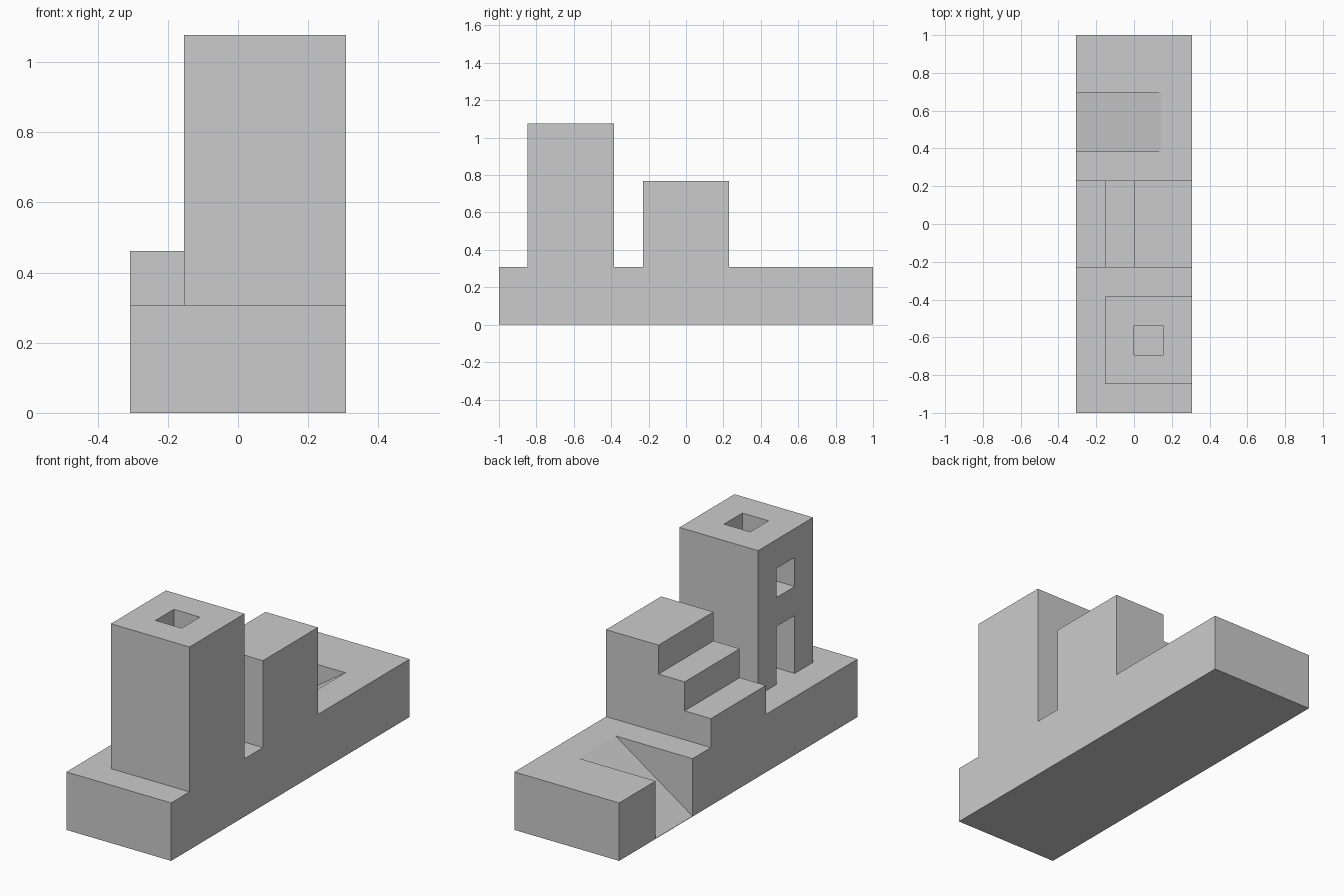
import bpy, bmesh

if "Cube" in bpy.data.objects:
    bpy.data.objects.remove(bpy.data.objects["Cube"])

U = 2 / 13  # building module: the block is 4 x 13 x 2 modules


def prism(name, profile, y0, y1):
    """Extrude an (x, z) profile along y."""
    bm = bmesh.new()
    face = bm.faces.new([bm.verts.new((x, y0, z)) for x, z in profile])
    ext = bmesh.ops.extrude_face_region(bm, geom=[face])
    moved = [v for v in ext["geom"] if isinstance(v, bmesh.types.BMVert)]
    bmesh.ops.translate(bm, verts=moved, vec=(0, y1 - y0, 0))
    bmesh.ops.recalc_face_normals(bm, faces=bm.faces)
    mesh = bpy.data.meshes.new(name)
    bm.to_mesh(mesh)
    bm.free()
    ob = bpy.data.objects.new(name, mesh)
    bpy.context.collection.objects.link(ob)
    return ob


def box(name, x0, x1, y0, y1, z0, z1):
    return prism(name, [(x0, z0), (x1, z0), (x1, z1), (x0, z1)], y0, y1)


def combine(target, tool, operation):
    """Apply a boolean and discard the tool object."""
    mod = target.modifiers.new(operation.lower(), "BOOLEAN")
    mod.operation, mod.solver, mod.object = operation, "EXACT", tool
    bpy.context.view_layer.objects.active = target
    bpy.ops.object.modifier_apply(modifier=mod.name)
    bpy.data.objects.remove(tool)


# Base slab
block = box("stair_and_tower_block", -2 * U, 2 * U, -1, 1, 0, 2 * U)

# Three-step staircase rising towards +x
stairs = prism("stairs", [(-2 * U, 2 * U), (2 * U, 2 * U), (2 * U, 5 * U), (0, 5 * U),
                          (0, 4 * U), (-U, 4 * U), (-U, 3 * U), (-2 * U, 3 * U)],
               -1.5 * U, 1.5 * U)

# Hollow tower with a shaft, an upper window and a doorway on the left
tower = box("tower", -U, 2 * U, -5.5 * U, -2.5 * U, 2 * U, 7 * U)
hollow = prism("tower_hollow", [(-2 * U, 1 * U), (U, 1 * U), (U, 8 * U), (0, 8 * U),
                                (0, 6 * U), (-2 * U, 6 * U), (-2 * U, 5 * U), (0, 5 * U),
                                (0, 4 * U), (-2 * U, 4 * U)], -4.5 * U, -3.5 * U)
combine(tower, hollow, "DIFFERENCE")

# Sloping ramp trench cut into the base, open on the left
top_x, low_z = 0.145, 0.002
slope = (2 * U - low_z) / (top_x + 2 * U)
line = lambda x: (x, low_z + slope * (x + 2 * U))
trench = prism("ramp_trench", [line(-0.4), line(0.29), (-0.4, line(0.29)[1])],
               2.5 * U, 0.695)
combine(block, trench, "DIFFERENCE")

for part in (stairs, tower):
    combine(block, part, "UNION")
